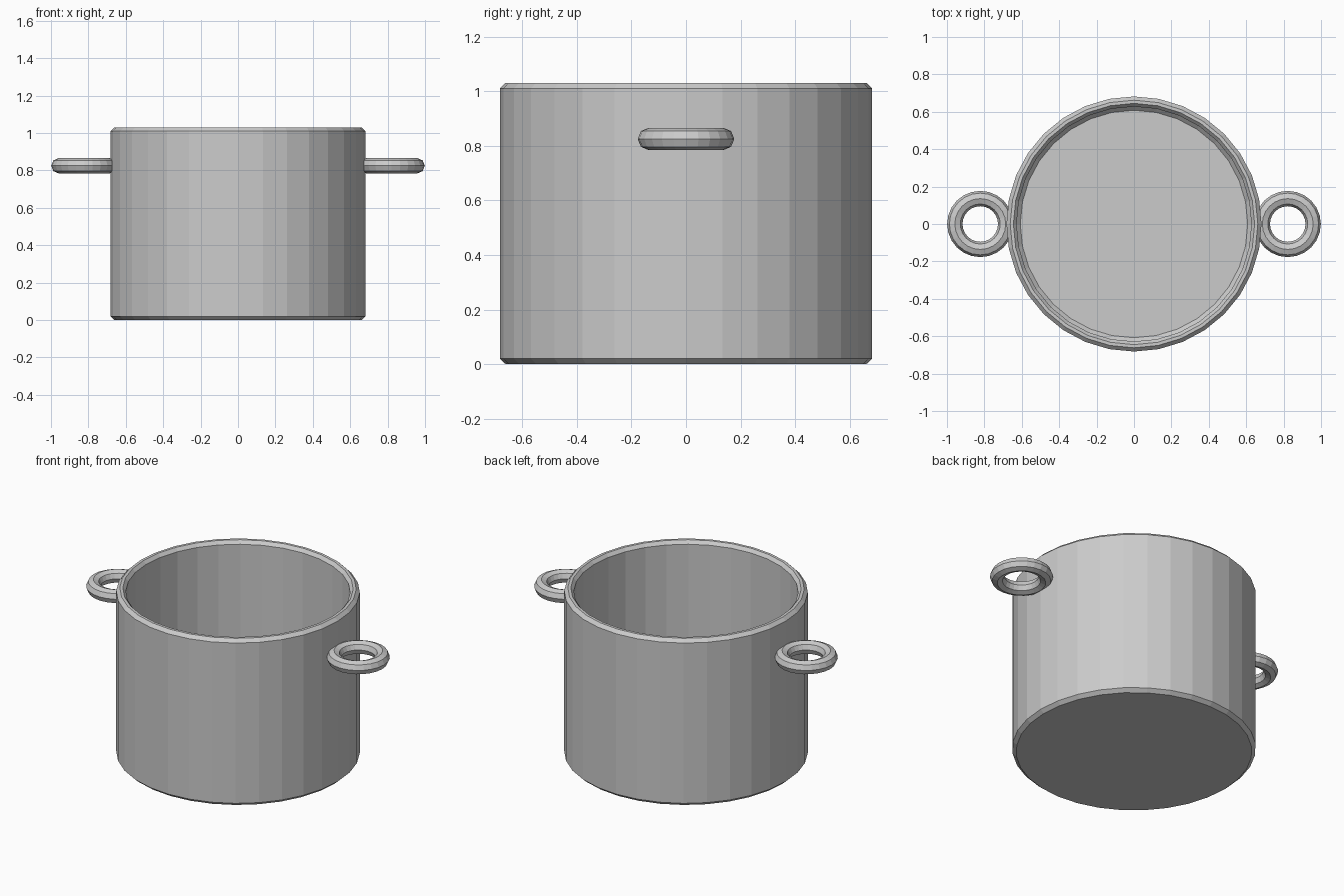
import bpy, bmesh, math

if "Cube" in bpy.data.objects:
    bpy.data.objects.remove(bpy.data.objects["Cube"])

grey = bpy.data.materials.new("pot grey")
grey.diffuse_color = (0.6, 0.6, 0.6, 1)
grey.use_nodes = True
grey.node_tree.nodes["Principled BSDF"].inputs["Base Color"].default_value = grey.diffuse_color


def lathe(name, profile, segments):
    """Spin an (r, z) profile around z; ends are capped with n-gons."""
    bm = bmesh.new()
    rings = [[bm.verts.new((r * math.cos(2 * math.pi * i / segments),
                            r * math.sin(2 * math.pi * i / segments), z))
              for i in range(segments)] for r, z in profile]
    for a, b in zip(rings, rings[1:]):
        for i in range(segments):
            j = (i + 1) % segments
            bm.faces.new((a[i], a[j], b[j], b[i]))
    bm.faces.new(rings[0][::-1])
    bm.faces.new(rings[-1])
    mesh = bpy.data.meshes.new(name)
    bm.to_mesh(mesh)
    bm.free()
    ob = bpy.data.objects.new(name, mesh)
    bpy.context.collection.objects.link(ob)
    mesh.materials.append(grey)
    return ob


# Hollow body with bevelled foot, rim and inside floor
lathe("pot_body", [(0.66, 0), (0.682, 0.02), (0.682, 1.01), (0.662, 1.03),
                   (0.645, 1.03), (0.628, 1.01), (0.628, 0.07), (0.608, 0.05)], 32)

# Ring handles on both sides
for side, x in (("left", -0.822), ("right", 0.822)):
    bpy.ops.mesh.primitive_torus_add(location=(x, 0, 0.825), major_radius=0.136,
                                     minor_radius=0.041, major_segments=24,
                                     minor_segments=8)
    handle = bpy.context.object
    handle.name = side + "_handle"
    handle.data.materials.append(grey)
